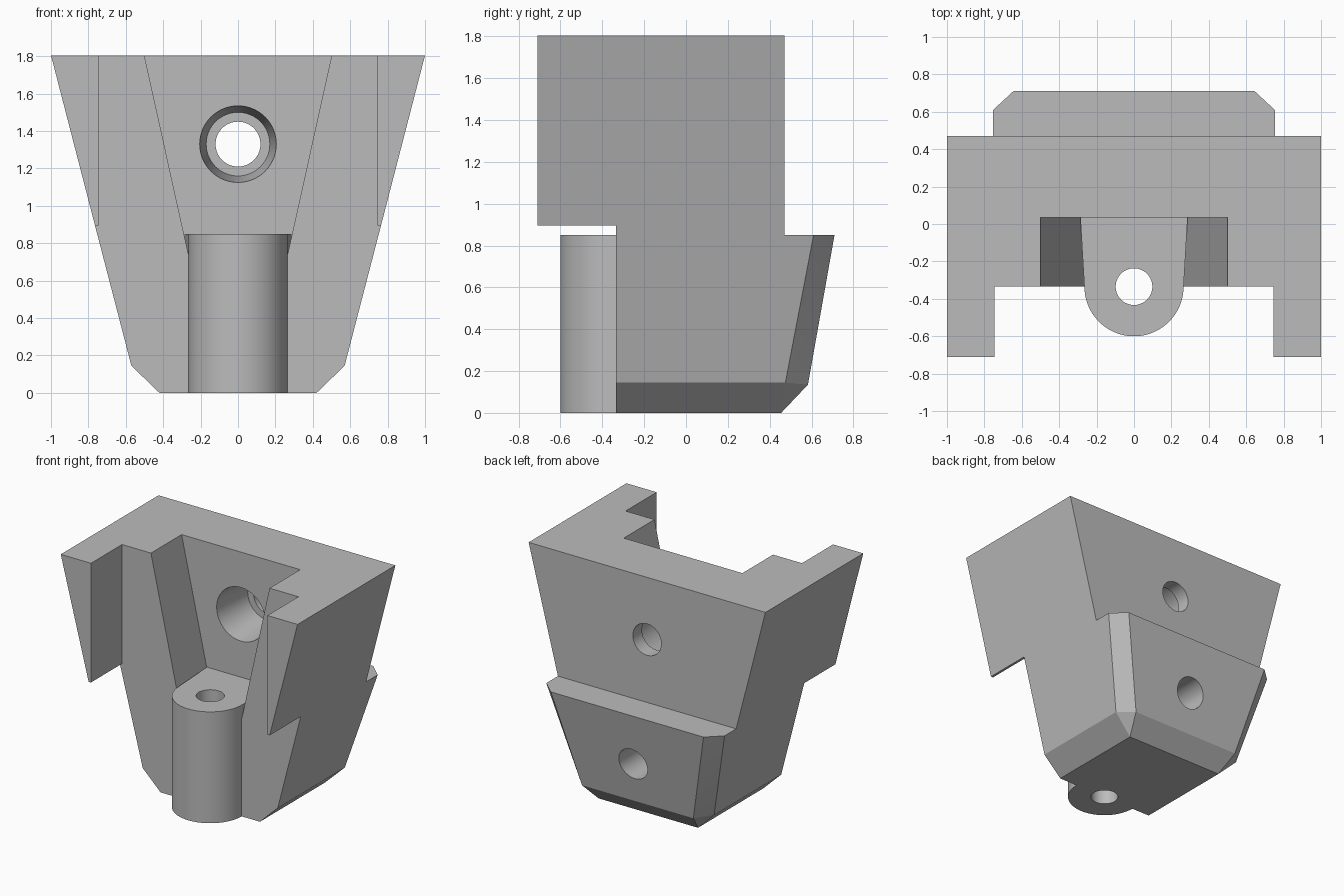
import bpy, bmesh, math
from mathutils import Matrix, Vector

default = bpy.data.objects.get("Cube")
if default:
    bpy.data.objects.remove(default, do_unlink=True)

grey = bpy.data.materials.new("plain grey")
grey.use_nodes = True
grey.diffuse_color = (0.5, 0.5, 0.5, 1)
grey.node_tree.nodes["Principled BSDF"].inputs["Base Color"].default_value = grey.diffuse_color


def finish(name, bm):
    bmesh.ops.recalc_face_normals(bm, faces=bm.faces)
    mesh = bpy.data.meshes.new(name)
    bm.to_mesh(mesh)
    bm.free()
    mesh.materials.append(grey)
    obj = bpy.data.objects.new(name, mesh)
    bpy.context.collection.objects.link(obj)
    return obj


def hull(name, half):
    """Convex solid from points on one side, mirrored across x."""
    bm = bmesh.new()
    for x, y, z in half:
        for s in (-1, 1):
            bm.verts.new((s * x, y, z))
    bmesh.ops.convex_hull(bm, input=bm.verts)
    bmesh.ops.dissolve_limit(bm, angle_limit=0.005, verts=bm.verts, edges=bm.edges)
    return finish(name, bm)


def prism(name, half, y0, y1):
    """Mirrored front outline carried from y0 to y1."""
    return hull(name, [(x, y, z) for x, z in half for y in (y0, y1)])


def bore(name, start, end, r0, r1):
    """Round, optionally tapered, tool between two points."""
    a, b = Vector(start), Vector(end)
    turn = (b - a).to_track_quat("Z", "Y").to_matrix().to_4x4()
    bm = bmesh.new()
    bmesh.ops.create_cone(bm, cap_ends=True, segments=64, radius1=r0, radius2=r1,
                          depth=(b - a).length,
                          matrix=Matrix.Translation((a + b) / 2) @ turn)
    return finish(name, bm)


def combine(target, tool, operation):
    mod = target.modifiers.new(operation, "BOOLEAN")
    mod.operation, mod.solver, mod.object = operation, "EXACT", tool
    bpy.context.view_layer.objects.active = target
    bpy.ops.object.modifier_apply(modifier=mod.name)
    bpy.data.objects.remove(tool, do_unlink=True)


FRONT, BACK, STEP, TOP = -0.335, 0.47, 0.85, 1.805
WAIST = 0.753

# Upper body: widening block, with front wings left after cutting
body = prism("bracket_body", [(WAIST, STEP), (1, TOP)], -0.71, BACK)
combine(body, prism("wing_gap", [(0.745, 0.5), (0.745, 2)], -1, FRONT), "DIFFERENCE")
combine(body, prism("wing_underside", [(1.2, 0.5), (1.2, 0.895)], -1, FRONT), "DIFFERENCE")

# Lower body: tapered foot with chamfered rear corners
foot = hull("foot", [
    (WAIST, FRONT, STEP), (0.57, FRONT, 0.145), (0.42, FRONT, 0),
    (WAIST, 0.61, STEP), (0.645, 0.71, STEP),
    (0.57, 0.475, 0.145), (0.47, 0.583, 0.135), (0.42, 0.455, 0)])
combine(body, foot, "UNION")

# Front channel narrowing downwards
combine(body, prism("channel", [(0.245, 0.65), (0.544, 2)], -0.6, 0.035), "DIFFERENCE")

# Round-nosed boss filling the channel bottom
nose = [(0.265 * math.cos(a), FRONT - 0.265 * math.sin(a))
        for a in (math.pi / 2 * i / 24 for i in range(24))]
outline = nose + [(0, FRONT - 0.265), (0.287, 0.035), (0.29, 0.09)]
boss = hull("boss", [(x, y, z) for x, y in outline for z in (0, STEP)])
combine(body, boss, "UNION")

# Holes: vertical pin, tapered counterbore with through hole, rear blind hole
for tool in (
    bore("pin_hole", (0, FRONT, -0.1), (0, FRONT, 1), 0.098, 0.098),
    bore("counterbore", (0, 0.0, 1.33), (0, 0.36, 1.33), 0.2085, 0.17),
    bore("through_hole", (0, 0.3, 1.33), (0, 0.6, 1.33), 0.12, 0.12),
    bore("rear_hole", (0, 0.15, 0.445), (0, 0.9, 0.445), 0.12, 0.12),
):
    combine(body, tool, "DIFFERENCE")

bpy.ops.object.select_all(action="DESELECT")
body.select_set(True)
bpy.context.view_layer.objects.active = body
bpy.ops.object.shade_smooth_by_angle(angle=math.radians(20))
